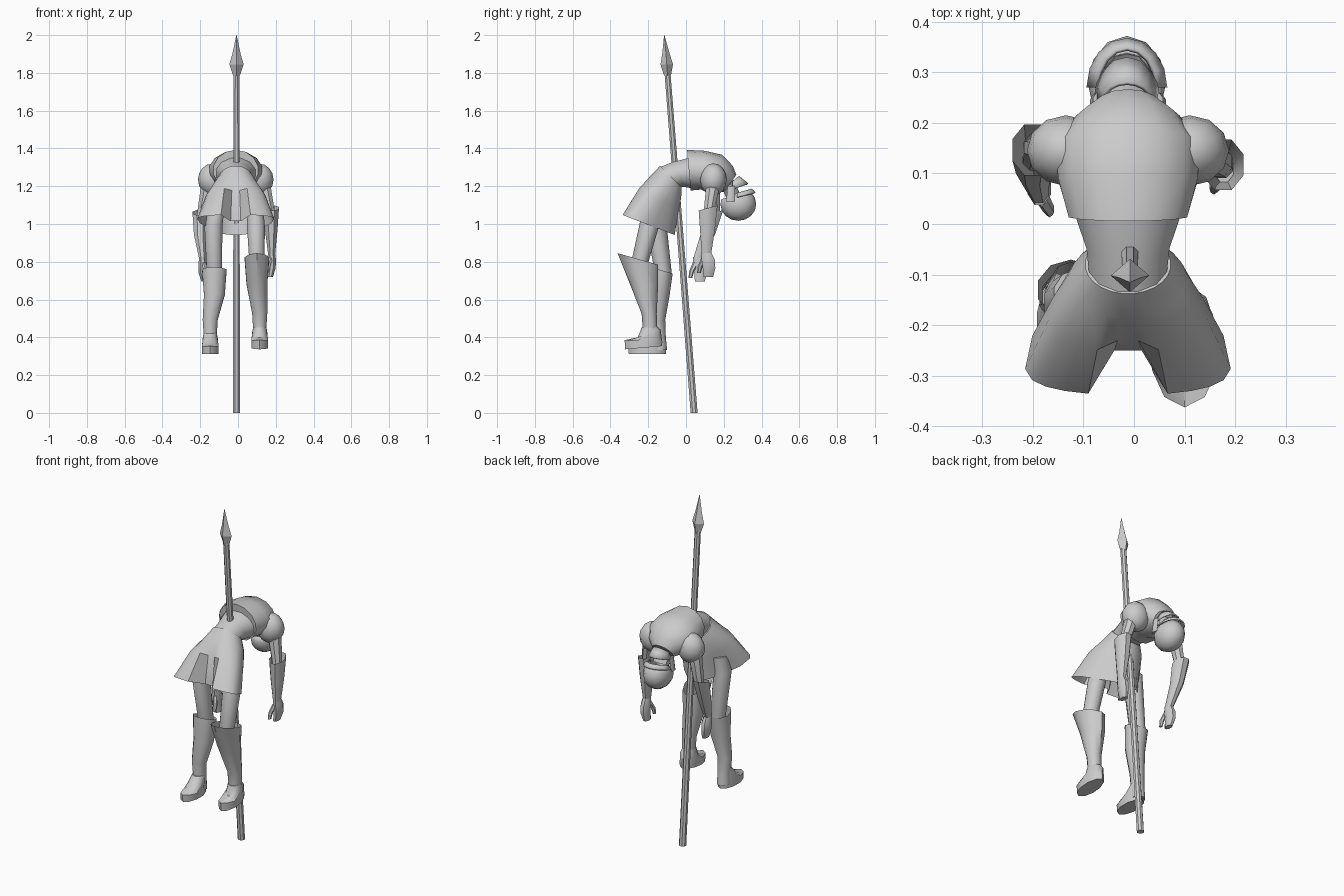
import bpy, bmesh
from math import sin, cos, pi, radians
from mathutils import Vector

cube = bpy.data.objects.get("Cube")
if cube:
    bpy.data.objects.remove(cube)

grey = bpy.data.materials.new("plain grey")
grey.use_nodes = True
grey.diffuse_color = (0.6, 0.6, 0.6, 1)
grey.node_tree.nodes["Principled BSDF"].inputs["Base Color"].default_value = grey.diffuse_color
MID = -0.012


def finish(name, bm, angle=42):
    bmesh.ops.recalc_face_normals(bm, faces=bm.faces)
    mesh = bpy.data.meshes.new(name)
    bm.to_mesh(mesh)
    bm.free()
    mesh.materials.append(grey)
    ob = bpy.data.objects.new(name, mesh)
    bpy.context.collection.objects.link(ob)
    bpy.ops.object.select_all(action='DESELECT')
    ob.select_set(True)
    bpy.context.view_layer.objects.active = ob
    bpy.ops.object.shade_smooth_by_angle(angle=radians(angle))
    return ob


def loft(name, rings, sides=10, caps=(True, True), shape=None, angle=42, phase=0.5):
    """Skin rings given as x, y, z, x radius, depth radius, tilt in degrees."""
    bm = bmesh.new()
    rows = []
    for n, (x, y, z, rx, ry, tilt) in enumerate(rings):
        row = []
        for i in range(sides):
            a = 2 * pi * (i + phase) / sides
            w, d = shape(n, a) if shape else (1, 1)
            d *= ry * sin(a)
            t = radians(tilt)
            row.append(bm.verts.new((x + rx * w * cos(a), y + d * cos(t), z + d * sin(t))))
        rows.append(row)
    for lo, hi in zip(rows, rows[1:]):
        for i in range(sides):
            j = (i + 1) % sides
            bm.faces.new((lo[i], lo[j], hi[j], hi[i]))
    for row, cap in zip((rows[0], rows[-1]), caps):
        if cap:
            bm.faces.new(row)
    return finish(name, bm, angle)


def ball(name, centre, size, cut=None):
    bm = bmesh.new()
    bmesh.ops.create_uvsphere(bm, u_segments=12, v_segments=8, radius=1)
    for v in bm.verts:
        v.co = Vector(centre) + Vector(a * b for a, b in zip(v.co, size))
    if cut:
        bmesh.ops.bisect_plane(bm, geom=bm.verts[:] + bm.edges[:] + bm.faces[:],
                               plane_co=cut[0], plane_no=cut[1], clear_outer=True)
    return finish(name, bm)


# Leaning spear with a four-sided point
loft("spear_shaft", [(-0.008, 0.043, 0, 0.02, 0.02, 0),
                     (-0.008, -0.098, 1.8, 0.017, 0.017, 0)], 8)
loft("spear_point", [(-0.008, -0.098, 1.785, 0.018, 0.018, 0),
                     (-0.008, -0.102, 1.845, 0.038, 0.033, 0),
                     (-0.008, -0.106, 1.9, 0.022, 0.02, 0),
                     (-0.008, -0.115, 2.0, 0.001, 0.001, 0)], 4, angle=20, phase=0)


# Skirt: broad and square in front, narrow behind, notched at the middle of its front hem
def skirt_shape(n, a):
    amount = (0, 0.15, 0.6, 1)[n]
    if sin(a) >= 0:
        return 1 - 0.27 * amount * sin(2 * a) * (1 if cos(a) > 0 else -1), 1
    depth = (1 - 0.5 * amount) * abs(sin(a)) ** (-0.6 * amount)
    if abs(a - 1.5 * pi) < 0.2:
        depth *= (1, 1, 0.75, 0.05)[n]
    return 1, depth


loft("skirt", [(MID, -0.08, 1.25, 0.085, 0.082, -45),
               (MID, -0.108, 1.2, 0.118, 0.105, -38),
               (MID, -0.165, 1.14, 0.158, 0.145, -30),
               (MID, -0.245, 1.013, 0.205, 0.2, -21)], 24, (True, False), skirt_shape)

# Torso arched backwards
loft("waist", [(MID, -0.08, 1.25, 0.08, 0.078, -45),
               (MID, -0.04, 1.262, 0.085, 0.075, -65),
               (MID, 0.03, 1.27, 0.112, 0.085, -85)], 12)
loft("chest_armour", [(MID, 0.015, 1.285, 0.12, 0.108, -85),
                      (MID, 0.09, 1.285, 0.142, 0.103, -95),
                      (MID, 0.155, 1.265, 0.145, 0.108, -110),
                      (MID, 0.205, 1.24, 0.105, 0.08, -122),
                      (MID, 0.235, 1.215, 0.065, 0.055, -125)], 14)
loft("neck", [(MID, 0.21, 1.23, 0.05, 0.045, -125),
              (MID, 0.25, 1.15, 0.045, 0.04, -155)], 8)

# Upturned helmet, open at the face
helmet = ball("helmet_dome", (-0.014, 0.277, 1.105), (0.077, 0.095, 0.088),
              ((0, 0.28, 1.155), (0, -0.25, 1)))
helmet.modifiers.new("thickness", 'SOLIDIFY').thickness = 0.008


def band(name, centre, size, rise, height, inset, steps=8):
    """Curved strip running around the face side of the head."""
    bm = bmesh.new()
    rows = []
    for i in range(steps + 1):
        a = pi * i / steps
        x, y = centre[0] + size[0] * cos(a), centre[1] + size[1] * sin(a)
        z = centre[2] + rise * sin(a)
        rows.append([bm.verts.new((x, y, z)),
                     bm.verts.new((MID + (x - MID) * 0.75, y - inset * sin(a), z + height))])
    for p, q in zip(rows, rows[1:]):
        bm.faces.new((p[0], q[0], q[1], p[1]))
    ob = finish(name, bm)
    ob.modifiers.new("thickness", 'SOLIDIFY').thickness = 0.008


band("chin_guard", (-0.014, 0.245, 1.185), (0.066, 0.085), 0.03, 0.04, 0.05)
band("brow_band", (-0.014, 0.27, 1.145), (0.08, 0.098), 0.022, 0.02, 0.02)
for side in (1, -1):
    loft("cheek_guard", [(MID + side * 0.068, 0.235, 1.12, 0.008, 0.022, 0),
                         (MID + side * 0.062, 0.24, 1.2, 0.008, 0.02, 0)], 6)

# Arms: each hangs from its shoulder to its own elbow and hand offsets
for word, side, hx, ey, hy, dz in (("left", 1, 0.19, 0, 0, 0),
                                   ("right", -1, 0.175, 0.03, -0.045, -0.025)):
    x = lambda v: MID + side * v
    ball(word + "_shoulder", (x(0.122), 0.145, 1.235), (0.078, 0.07, 0.085))
    loft(word + "_upper_arm", [(x(0.145), 0.145, 1.22, 0.04, 0.04, 0),
                               (x(0.18), 0.122 + ey, 1.07 + dz, 0.028, 0.03, 0),
                               (x(0.185), 0.115 + ey * 0.5, 0.99 + dz, 0.025, 0.026, 0)], 8)
    loft(word + "_gauntlet", [(x(0.188), 0.117 + ey, 1.085 + dz, 0.044, 0.056, 15),
                              (x(0.188), 0.114 + ey * 0.5 + hy * 0.3, 0.97 + dz, 0.036, 0.043, 5),
                              (x(hx), 0.108 + hy, 0.84 + dz, 0.02, 0.027, 0)],
         8, (False, True))
    loft(word + "_hand", [(x(hx), 0.108 + hy, 0.85 + dz, 0.02, 0.027, 0),
                          (x(hx), 0.118 + hy, 0.81 + dz, 0.025, 0.038, 0),
                          (x(hx), 0.122 + hy, 0.765 + dz, 0.023, 0.036, 0),
                          (x(hx - 0.008), 0.118 + hy, 0.72 + dz, 0.016, 0.028, 0)], 8)
    loft(word + "_thumb", [(x(hx - 0.005), 0.098 + hy, 0.82 + dz, 0.013, 0.018, 0),
                           (x(hx - 0.018), 0.075 + hy, 0.775 + dz, 0.012, 0.013, 0),
                           (x(hx - 0.02), 0.068 + hy, 0.74 + dz, 0.008, 0.01, 0)], 6)

# Legs: thigh, flared boot with a raised front rim, and foot
for word, x0, x1, hip, knee, top, flare, shin, foot, floor, pitch in (
        ("left", 0.1, 0.115, -0.195, -0.255, 0.815, 0.112, -0.195, -0.215, 0.345, 5),
        ("right", -0.125, -0.147, -0.155, -0.13, 0.755, 0.062, -0.15, -0.195, 0.313, 0)):
    loft(word + "_thigh", [(x0 - 0.01 * x0 / abs(x0), hip + 0.015, 1.08, 0.045, 0.05, 0),
                           (x0 - 0.005, hip, 0.99, 0.05, 0.053, 0),
                           (x0, knee + 0.01, top - 0.02, 0.042, 0.045, 0),
                           (x0, knee + 0.01, top - 0.09, 0.035, 0.03, 0)], 10)
    loft(word + "_boot", [(x0, knee, top, 0.068, flare, -16),
                          (x0, (knee + shin) / 2, top - 0.13, 0.058, flare * 0.5 + 0.022, -8),
                          (x1, shin, floor + 0.18, 0.042, 0.04, 0),
                          (x1, shin + 0.005, floor + 0.09, 0.036, 0.038, 0),
                          (x1, shin + 0.005, floor + 0.02, 0.038, 0.045, 0)], 10, (False, True))
    loft(word + "_foot", [(x1, foot - 0.01, floor, 0.046, 0.098, pitch),
                          (x1, foot - 0.01, floor + 0.035, 0.047, 0.1, -3),
                          (x1, foot + 0.02, floor + 0.075, 0.042, 0.064, 20),
                          (x1, shin, floor + 0.11, 0.036, 0.04, 5)], 10)
